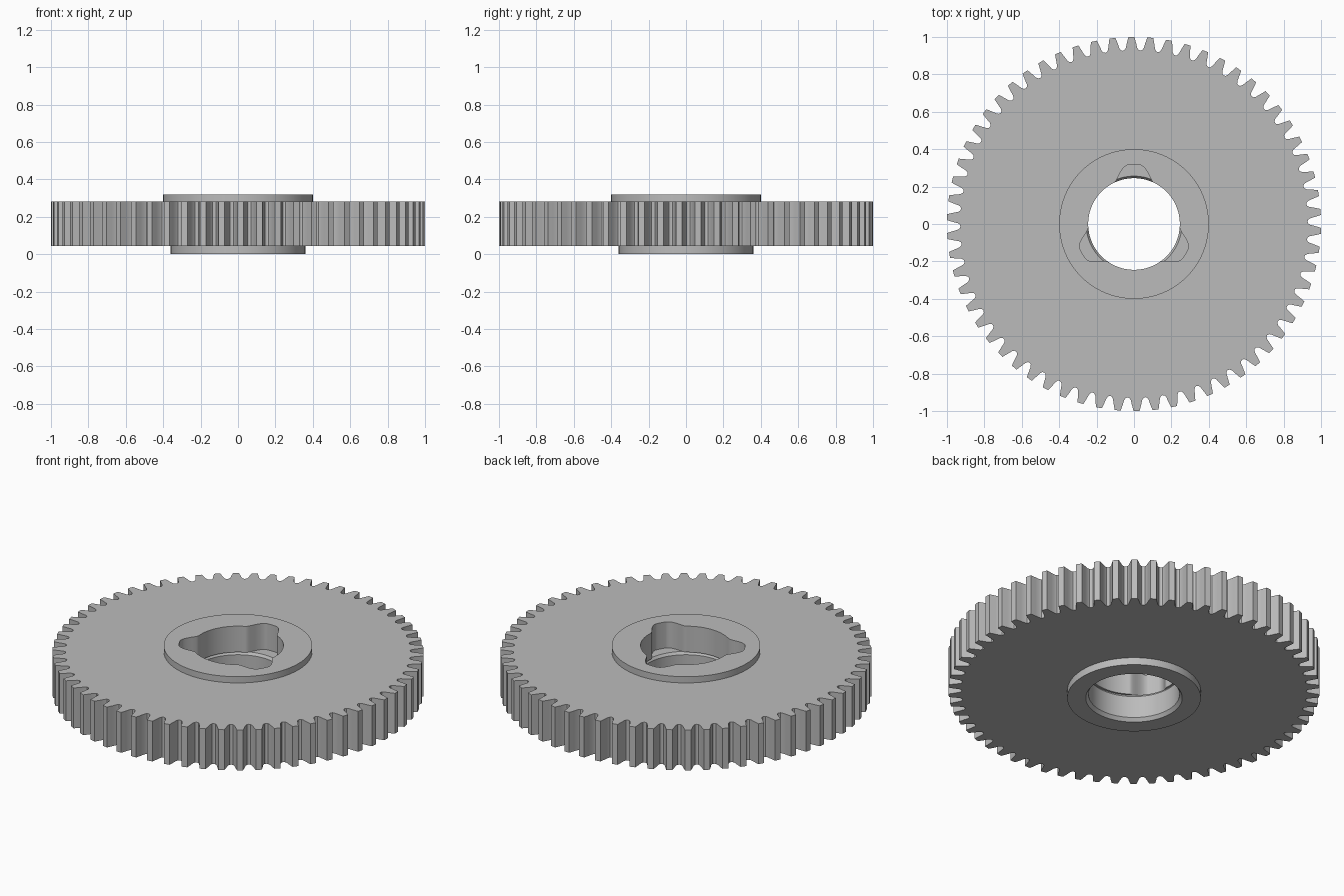
import bpy, bmesh
from math import sin, cos, pi, radians, tau

cube = bpy.data.objects.get("Cube")
if cube:
    bpy.data.objects.remove(cube, do_unlink=True)

TEETH = 62
PITCH = tau / TEETH
START = radians(90.8)
# One tooth: position across the pitch, radius
TOOTH = [(-.5, .928), (-.40, .931), (-.32, .942), (-.25, .968), (-.16, 1.0),
         (.16, 1.0), (.25, .968), (.32, .942), (.40, .931)]
BORE = 0.245

# Every ring shares these angles, so neighbouring rings bridge with quads
samples = [(START + (i + f) * PITCH, r) for i in range(TEETH) for f, r in TOOTH]
angles = [a for a, r in samples]


def circle(radius):
    return [radius] * len(angles)


def lobed():
    """Bore outline with three rounded key pockets."""
    radii = []
    for a in angles:
        off = abs((a - pi / 2 + pi / 3) % (tau / 3) - pi / 3)
        t = min(max((radians(26) - off) / radians(21), 0), 1)
        radii.append(BORE + 0.073 * t * t * (3 - 2 * t))
    return radii


toothed = [r for a, r in samples]

# Closed section of the gear, walked from the lower hub outward and back inside
section = [
    (circle(0.26), 0.0),       # lower hub
    (circle(0.36), 0.0),
    (circle(0.36), 0.043),
    (toothed, 0.043),          # toothed rim
    (toothed, 0.283),
    (circle(0.40), 0.283),     # upper boss
    (circle(0.40), 0.32),
    (lobed(), 0.32),           # key pockets
    (lobed(), 0.165),
    (circle(0.256), 0.165),    # relief above the lower bore
    (circle(BORE), 0.15),
    (circle(BORE), 0.02),      # lower bore and its chamfer
]

bm = bmesh.new()
rings = [[bm.verts.new((r * cos(a), r * sin(a), z)) for a, r in zip(angles, radii)]
         for radii, z in section]
n = len(angles)
for k, ring in enumerate(rings):
    nxt = rings[(k + 1) % len(rings)]
    for i in range(n):
        j = (i + 1) % n
        bm.faces.new((ring[i], ring[j], nxt[j], nxt[i]))
bmesh.ops.recalc_face_normals(bm, faces=bm.faces)

mesh = bpy.data.meshes.new("gear_wheel")
bm.to_mesh(mesh)
bm.free()
gear = bpy.data.objects.new("gear_wheel", mesh)
bpy.context.collection.objects.link(gear)

# Plain grey material
grey = bpy.data.materials.new("light_grey")
grey.use_nodes = True
color = (0.50, 0.50, 0.50, 1)
grey.diffuse_color = color
grey.node_tree.nodes["Principled BSDF"].inputs["Base Color"].default_value = color
mesh.materials.append(grey)

bpy.ops.object.select_all(action='DESELECT')
gear.select_set(True)
bpy.context.view_layer.objects.active = gear
bpy.ops.object.shade_smooth_by_angle(angle=radians(25))
